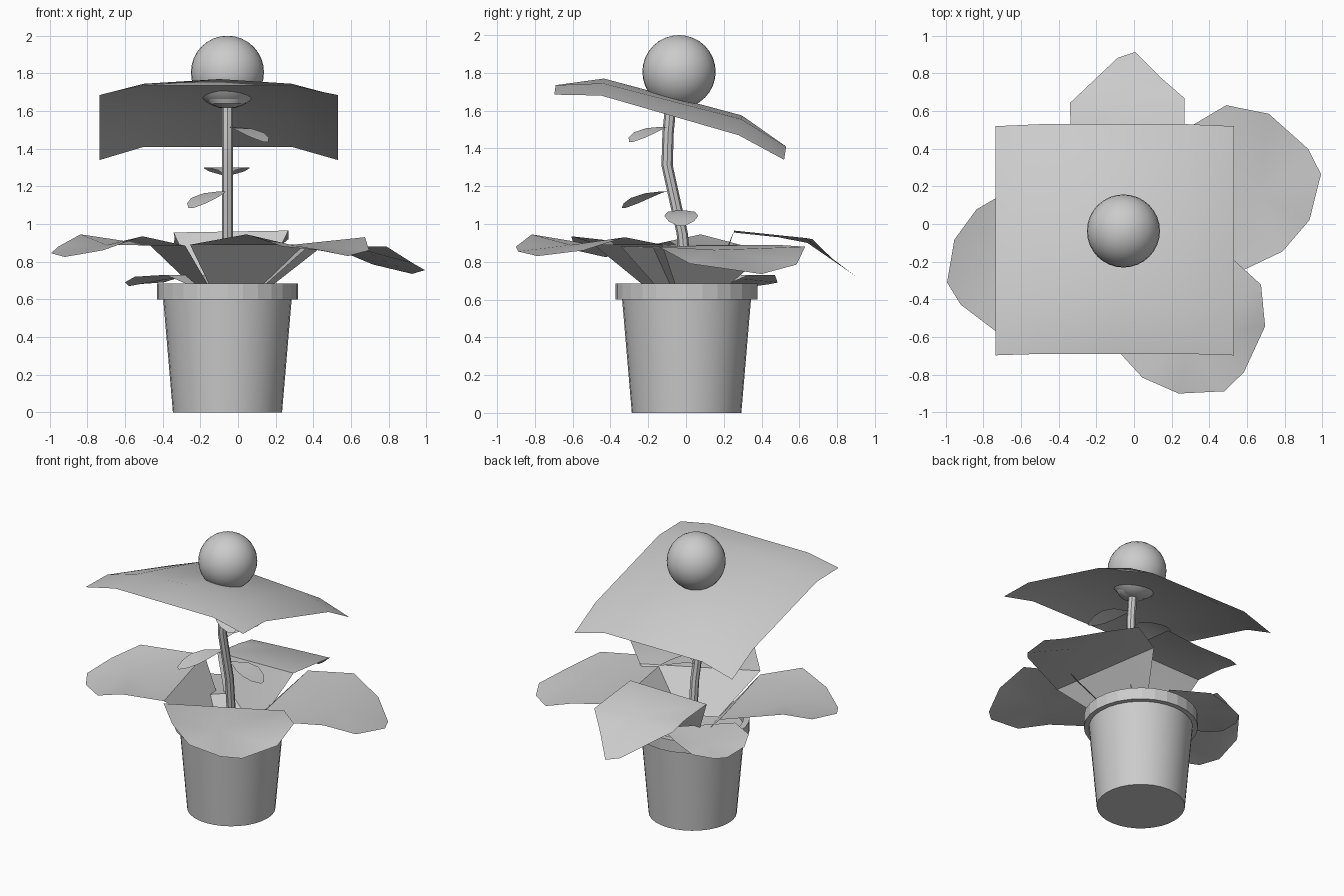
import bpy, bmesh
from math import sin, cos, radians, pi
from mathutils import Vector

cube = bpy.data.objects.get("Cube")
if cube:
    bpy.data.objects.remove(cube, do_unlink=True)

grey = bpy.data.materials.new("plain_grey")
grey.use_nodes = True
SHADE = (0.6, 0.6, 0.6, 1)
grey.diffuse_color = SHADE
grey.node_tree.nodes["Principled BSDF"].inputs["Base Color"].default_value = SHADE

AXIS = Vector((-0.056, 0.003, 0))  # pot centre


def finish(name, verts, faces, angle=30):
    mesh = bpy.data.meshes.new(name)
    mesh.from_pydata(verts, [], faces)
    bm = bmesh.new()
    bm.from_mesh(mesh)
    bmesh.ops.recalc_face_normals(bm, faces=bm.faces)
    bm.to_mesh(mesh)
    bm.free()
    mesh.materials.append(grey)
    obj = bpy.data.objects.new(name, mesh)
    bpy.context.collection.objects.link(obj)
    for other in bpy.context.selected_objects:
        other.select_set(False)
    obj.select_set(True)
    bpy.context.view_layer.objects.active = obj
    if angle:
        bpy.ops.object.shade_smooth_by_angle(angle=radians(angle))


def tube(name, rings, sides, angle=30):
    """Capped skin of horizontal rings given as (y, z, radius) around the pot's x."""
    verts = [(AXIS.x + r * cos(2 * pi * i / sides), y + r * sin(2 * pi * i / sides), z)
             for y, z, r in rings for i in range(sides)]
    faces = []
    for k in range(len(rings) - 1):
        for i in range(sides):
            j = (i + 1) % sides
            faces.append((k * sides + i, k * sides + j,
                          (k + 1) * sides + j, (k + 1) * sides + i))
    faces += [tuple(range(sides)),
              tuple(range((len(rings) - 1) * sides, len(rings) * sides))]
    finish(name, verts, faces, angle)


def lathe(name, profile, sides, angle):
    tube(name, [(AXIS.y, z, r) for r, z in profile], sides, angle)


# Pot: tapered body, faceted rim and soil in one turned profile each
lathe("pot_body", [(0.29, 0), (0.342, 0.61)], 32, 30)
lathe("pot_rim", [(0.335, 0.6), (0.375, 0.6), (0.375, 0.685), (0.335, 0.685), (0.335, 0.62)], 28, 0)

# Bent stem with a flared cup under the flower
tube("stem", [(0.01, 0.62, 0.03), (-0.02, 0.95, 0.03), (-0.10, 1.31, 0.03),
              (-0.095, 1.48, 0.03), (-0.08, 1.64, 0.03)], 8)
tube("flower_cup", [(-0.08, 1.62, 0.045), (-0.07, 1.64, 0.095), (-0.06, 1.665, 0.117)], 24)

# Flower: a drooping square sheet with a ball in the middle
columns = [-0.735, -0.5, -0.1, 0.285, 0.53]
rows = [(-0.69, 1.735, 0, 0.05), (-0.435, 1.77, 0.025, 0.09),
        (0.295, 1.575, 0.02, 0.105), (0.53, 1.41, 0, 0.07)]
sheet = []
for y, z, shoulder, edge in rows:
    for x, drop in zip(columns, (edge, shoulder, 0, shoulder, edge)):
        sheet.append((x, y - 0.15 * drop, z - drop))
n = len(columns)
finish("flower_sheet", sheet,
       [(r * n + c, r * n + c + 1, (r + 1) * n + c + 1, (r + 1) * n + c)
        for r in range(len(rows) - 1) for c in range(n - 1)], 60)

bpy.ops.mesh.primitive_uv_sphere_add(segments=32, ring_count=16, radius=0.194,
                                     location=(AXIS.x, -0.037, 1.806))
ball = bpy.context.object
ball.name = "flower_ball"
ball.data.materials.append(grey)
bpy.ops.object.shade_smooth_by_angle(angle=radians(40))

# Big leaves: steep inner panel up to a ridge, then a broad crown (degrees, radius)
BROAD = [(-49, 0.53), (-20, 0.825), (-9, 0.95), (4, 1.04), (12, 1.017),
         (27, 0.93), (39, 0.8), (49, 0.53)]
HANGING = [(-46, 0.41), (-20, 0.74), (-9, 0.795), (2, 0.913), (8, 0.88),
           (30, 0.7), (36, 0.56), (55, 0.38)]


def big_leaf(name, outline, heading, scale, heights, base_z=0.64):
    def at(offset, radius, z):
        a = radians(heading + offset)
        return AXIS + Vector((radius * cos(a), radius * sin(a), z))
    rim = [at(o, r * scale, z) for (o, r), z in zip(outline, heights)]
    ridge_z = (heights[0] + heights[-1]) / 2
    middle = (rim[0] + rim[-1]) / 2
    hub = at(2, outline[1][1] * 0.85 * scale, ridge_z * 0.6 + (heights[1] + heights[-2]) * 0.2 - 0.02)
    verts = rim + [middle, hub, at(-50, 0.2 * scale, base_z), at(50, 0.2 * scale, base_z)]
    loop = list(range(9))
    faces = [(9, loop[i], loop[(i + 1) % 9]) for i in loop]
    faces += [(10, 8, 0), (10, 11, 8), (11, 7, 8)]
    finish(name, verts, faces, 35)


big_leaf("leaf_front", BROAD, 297, 1, (0.89, 0.945, 0.88, 0.855, 0.83, 0.86, 0.93, 0.89))
big_leaf("leaf_left", BROAD, 10, 1.04, (0.88, 0.88, 0.79, 0.755, 0.735, 0.785, 0.88, 0.89))
big_leaf("leaf_back", HANGING, 84, 1, (0.965, 0.92, 0.82, 0.71, 0.735, 0.9, 0.93, 0.955))
big_leaf("leaf_right", BROAD, 194.5, 0.95, (0.89, 0.945, 0.88, 0.845, 0.825, 0.86, 0.935, 0.885))
big_leaf("leaf_low", BROAD, 134, 0.62, (0.73, 0.73, 0.69, 0.68, 0.67, 0.69, 0.72, 0.73))


# Stem leaves: teardrop sheets arched along their length
def stem_leaf(name, base, tip, width, arch):
    base, tip = Vector(base), Vector(tip)
    along = tip - base
    side = along.cross(Vector((0, 0, 1))).normalized() * width / 2
    verts = []
    stations = [(0, 0.08), (0.2, 0.35), (0.4, 0.8), (0.65, 1), (0.85, 0.75), (1, 0.2)]
    for t, w in stations:
        centre = base + along * t + Vector((0, 0, arch * sin(pi * t)))
        verts += [centre - side * w, centre + side * w]
    finish(name, verts, [(k, k + 1, k + 3, k + 2)
                         for k in range(0, len(verts) - 2, 2)], 60)


stem_leaf("stem_leaf_top", (-0.06, -0.08, 1.515), (0.15, -0.29, 1.435), 0.17, 0.025)
stem_leaf("stem_leaf_back", (-0.06, -0.09, 1.26), (-0.06, 0.25, 1.26), 0.25, 0.043)
stem_leaf("stem_leaf_front", (-0.05, -0.07, 1.175), (-0.25, -0.33, 1.085), 0.17, 0.025)
stem_leaf("stem_leaf_side", (-0.06, -0.025, 1.07), (0.215, -0.025, 0.99), 0.18, 0.028)
